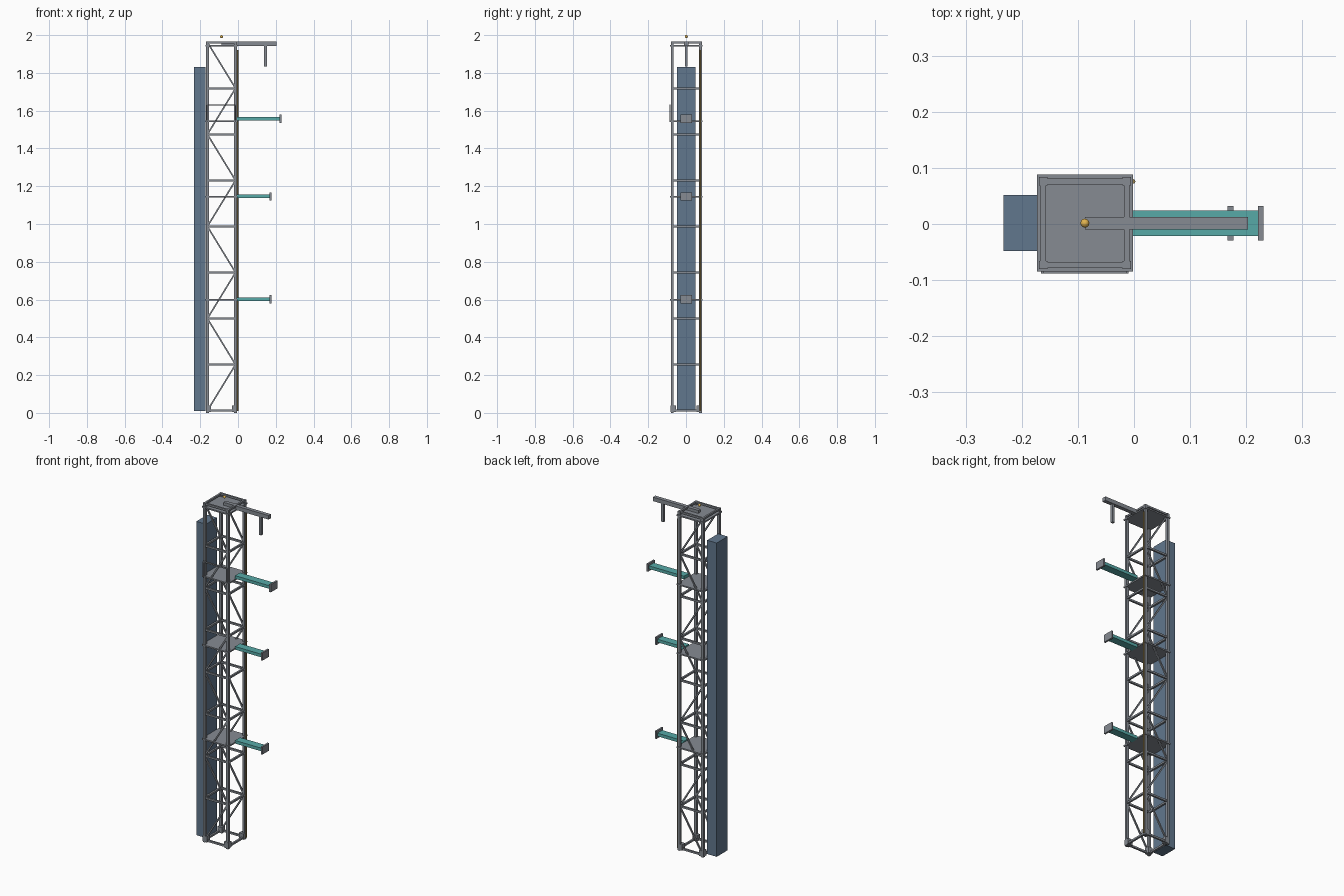
import bpy, bmesh
from mathutils import Vector

if "Cube" in bpy.data.objects:
    bpy.data.objects.remove(bpy.data.objects["Cube"])


def material(name, r, g, b):
    m = bpy.data.materials.new(name)
    m.use_nodes = True
    m.diffuse_color = (r, g, b, 1)
    m.node_tree.nodes["Principled BSDF"].inputs["Base Color"].default_value = (r, g, b, 1)
    return m


STEEL = material("steel grey", 0.24, 0.26, 0.29)
BLUE = material("slate blue", 0.12, 0.185, 0.27)
TEAL = material("teal", 0.095, 0.40, 0.39)
BRASS = material("dull brass", 0.30, 0.21, 0.07)
AMBER = material("amber", 0.75, 0.45, 0.08)

CX, CY = -0.0875, 0.0015      # tower axis
H = 0.0745                    # axis to leg centre
TOP = 1.967
BAYS = 8
LEVELS = [0.012 + i * (TOP - 0.017) / BAYS for i in range(BAYS + 1)]


def finish(name, bm, mat):
    mesh = bpy.data.meshes.new(name)
    bm.to_mesh(mesh)
    bm.free()
    mesh.materials.append(mat)
    ob = bpy.data.objects.new(name, mesh)
    bpy.context.collection.objects.link(ob)
    return ob


def box(bm, lo, hi):
    lo, hi = Vector(lo), Vector(hi)
    for v in bmesh.ops.create_cube(bm, size=1)["verts"]:
        v.co = (lo + hi) / 2 + v.co * (hi - lo)


def strut(bm, a, b, w):
    """Square bar of width w from a to b."""
    a, b = Vector(a), Vector(b)
    d = b - a
    rot = d.to_track_quat('Z', 'Y')
    for v in bmesh.ops.create_cube(bm, size=1)["verts"]:
        v.co = (a + b) / 2 + rot @ Vector((v.co.x * w, v.co.y * w, v.co.z * d.length))


def box_object(name, lo, hi, mat):
    bm = bmesh.new()
    box(bm, lo, hi)
    return finish(name, bm, mat)


corners = [(-1, -1), (1, -1), (1, 1), (-1, 1)]

# Corner legs
bm = bmesh.new()
for sx, sy in corners:
    x, y, r = CX + sx * H, CY + sy * H, 0.0075
    box(bm, (x - r, y - r, 0), (x + r, y + r, TOP))
finish("corner_legs", bm, STEEL)

# Foot blocks
bm = bmesh.new()
for sx, sy in corners:
    x, y, r = CX + sx * (H - 0.006), CY + sy * (H - 0.006), 0.014
    box(bm, (x - r, y - r, 0.004), (x + r, y + r, 0.038))
finish("foot_blocks", bm, STEEL)

# Horizontal rings on all four sides
bm = bmesh.new()
for z in LEVELS:
    for i in range(4):
        (ax, ay), (bx, by) = corners[i], corners[(i + 1) % 4]
        strut(bm, (CX + ax * H, CY + ay * H, z), (CX + bx * H, CY + by * H, z), 0.0105)
finish("ring_beams", bm, STEEL)

# Zigzag bracing on the front and back
bm = bmesh.new()
for sy in (-1, 1):
    for i in range(BAYS):
        s = -1 if i % 2 == 0 else 1
        strut(bm, (CX + s * H, CY + sy * H, LEVELS[i]),
              (CX - s * H, CY + sy * H, LEVELS[i + 1]), 0.008)
finish("diagonal_braces", bm, STEEL)

# Decks
for name, z in (("lower", 0.598), ("middle", 1.143), ("upper", 1.543), ("top", 1.944)):
    box_object(name + "_deck", (CX - 0.0855, CY - 0.0865, z - 0.004),
               (CX + 0.0855, CY + 0.0865, z + 0.004), STEEL)

# Handrail on the upper deck
bm = bmesh.new()
y = CY - 0.0865
for s in (-1, 1):
    strut(bm, (CX + s * H, y, 1.54), (CX + s * H, y, 1.63), 0.007)
strut(bm, (CX - H, y, 1.63), (CX + H, y, 1.63), 0.007)
finish("handrail", bm, STEEL)

# Access arms with end plates
for name, z, reach in (("lower", 0.601, 0.167), ("middle", 1.146, 0.167), ("upper", 1.557, 0.221)):
    box_object(name + "_arm", (-0.004, CY - 0.0225, z - 0.009), (reach, CY + 0.0225, z + 0.009), TEAL)
    box_object(name + "_arm_plate", (reach, CY - 0.031, z - 0.022),
               (reach + 0.010, CY + 0.031, z + 0.022), STEEL)

# Side housing
box_object("side_housing", (-0.233, CY - 0.05, 0.01), (-0.172, CY + 0.05, 1.83), BLUE)

# Crane boom and hanging post
box_object("crane_boom", (CX, CY - 0.011, 1.942), (0.203, CY + 0.011, 1.965), STEEL)
box_object("crane_post", (0.138, CY - 0.007, 1.835), (0.153, CY + 0.007, 1.945), STEEL)

# Riser pipe
bm = bmesh.new()
bmesh.ops.create_cone(bm, cap_ends=True, segments=12, radius1=0.004, radius2=0.004, depth=1.91)
bmesh.ops.translate(bm, vec=(-0.0015, CY + H, 0.965), verts=bm.verts)
pipe = finish("riser_pipe", bm, BRASS)

# Beacon
bm = bmesh.new()
bmesh.ops.create_uvsphere(bm, u_segments=12, v_segments=8, radius=0.008)
bmesh.ops.translate(bm, vec=(CX, CY, 1.992), verts=bm.verts)
beacon = finish("beacon", bm, AMBER)

for ob in (pipe, beacon):
    bpy.ops.object.select_all(action='DESELECT')
    ob.select_set(True)
    bpy.context.view_layer.objects.active = ob
    bpy.ops.object.shade_smooth_by_angle()
